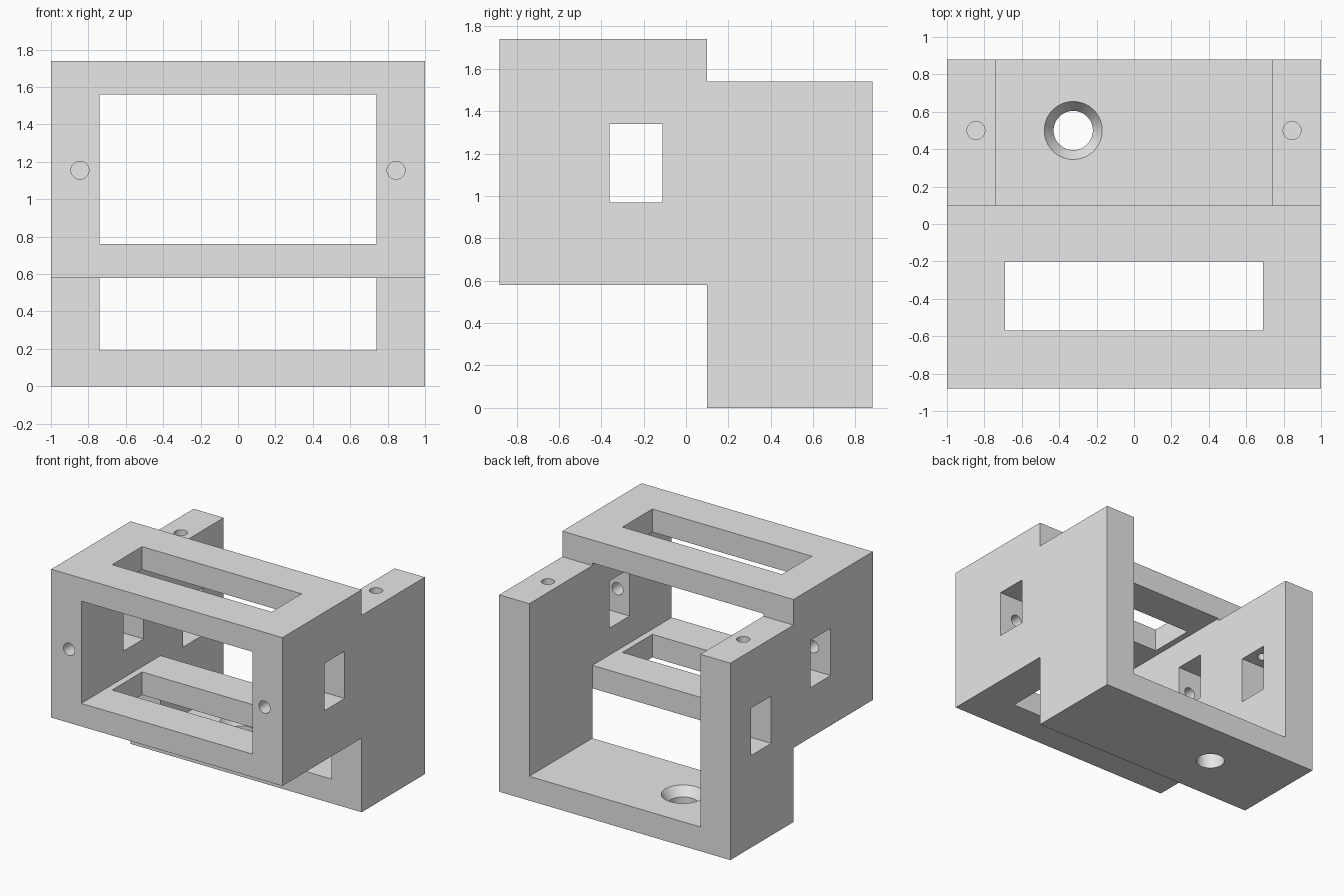
import bpy
import bmesh
from math import radians

cube = bpy.data.objects.get("Cube")
if cube:
    bpy.data.objects.remove(cube, do_unlink=True)

grey = bpy.data.materials.new("light_grey")
grey.use_nodes = True
grey.diffuse_color = (0.8, 0.8, 0.8, 1)
grey.node_tree.nodes["Principled BSDF"].inputs["Base Color"].default_value = (0.8, 0.8, 0.8, 1)


def side_profile(name, points, half_width):
    """Extrude a (y, z) outline across x."""
    bm = bmesh.new()
    face = bm.faces.new([bm.verts.new((-half_width, y, z)) for y, z in points])
    result = bmesh.ops.extrude_face_region(bm, geom=[face])
    verts = [v for v in result["geom"] if isinstance(v, bmesh.types.BMVert)]
    bmesh.ops.translate(bm, verts=verts, vec=(2 * half_width, 0, 0))
    bmesh.ops.recalc_face_normals(bm, faces=bm.faces)
    mesh = bpy.data.meshes.new(name)
    bm.to_mesh(mesh)
    bm.free()
    obj = bpy.data.objects.new(name, mesh)
    bpy.context.collection.objects.link(obj)
    return obj


def box(name, low, high):
    center = [(a + b) / 2 for a, b in zip(low, high)]
    bpy.ops.mesh.primitive_cube_add(size=1, location=center)
    obj = bpy.context.object
    obj.name = name
    obj.scale = [b - a for a, b in zip(low, high)]
    return obj


def round_cutter(name, center, r_low, r_high, length, tilt=0):
    bpy.ops.mesh.primitive_cone_add(vertices=48, radius1=r_low, radius2=r_high, depth=length,
                                    location=center, rotation=(radians(tilt), 0, 0))
    obj = bpy.context.object
    obj.name = name
    return obj


# Solid stepped body: raised front frame joined to a lower rear cradle
front, step, back = -0.88, 0.10, 0.88
body = side_profile("bracket_body", [
    (front, 0.58), (step, 0.58), (step, 0), (back, 0),
    (back, 1.54), (step, 1.54), (step, 1.74), (front, 1.74)], 1)
body.data.materials.append(grey)

# Interior: front opening running into the open rear channel
cutters = [side_profile("interior_cutter", [
    (-1, 0.76), (step, 0.76), (step, 0.19), (1, 0.19),
    (1, 2), (step, 2), (step, 1.56), (-1, 1.56)], 0.74)]

# Slot through the upper and lower plates of the frame
cutters.append(box("slot_cutter", (-0.69, -0.57, 0.4), (0.69, -0.20, 2)))

# Nut windows: one through both walls, one in the right rear wall only
cutters.append(box("front_window_cutter", (-1.2, -0.36, 0.97), (1.2, -0.11, 1.34)))
cutters.append(box("rear_window_cutter", (-1.2, 0.375, 0.72), (-0.6, 0.625, 1.09)))

# Screw holes from the front face and from the tops of the rear walls
for side in (-1, 1):
    x = side * 0.845
    cutters.append(round_cutter("front_screw_cutter", (x, -0.65, 1.155), 0.048, 0.048, 0.7, 90))
    cutters.append(round_cutter("top_screw_cutter", (x, 0.5, 1.35), 0.048, 0.048, 0.6))

# Countersunk hole in the floor
cutters.append(round_cutter("floor_hole_cutter", (-0.325, 0.5, 0.1), 0.105, 0.105, 0.6))
cutters.append(round_cutter("countersink_cutter", (-0.325, 0.5, 0.155), 0.055, 0.205, 0.21))

bpy.ops.object.select_all(action="DESELECT")
body.select_set(True)
bpy.context.view_layer.objects.active = body
for cutter in cutters:
    cutter.hide_render = True
    cut = body.modifiers.new(cutter.name, "BOOLEAN")
    cut.operation = "DIFFERENCE"
    cut.solver = "EXACT"
    cut.object = cutter
    bpy.ops.object.modifier_apply(modifier=cut.name)
    bpy.data.objects.remove(cutter, do_unlink=True)

bpy.ops.object.shade_smooth_by_angle(angle=radians(30))
